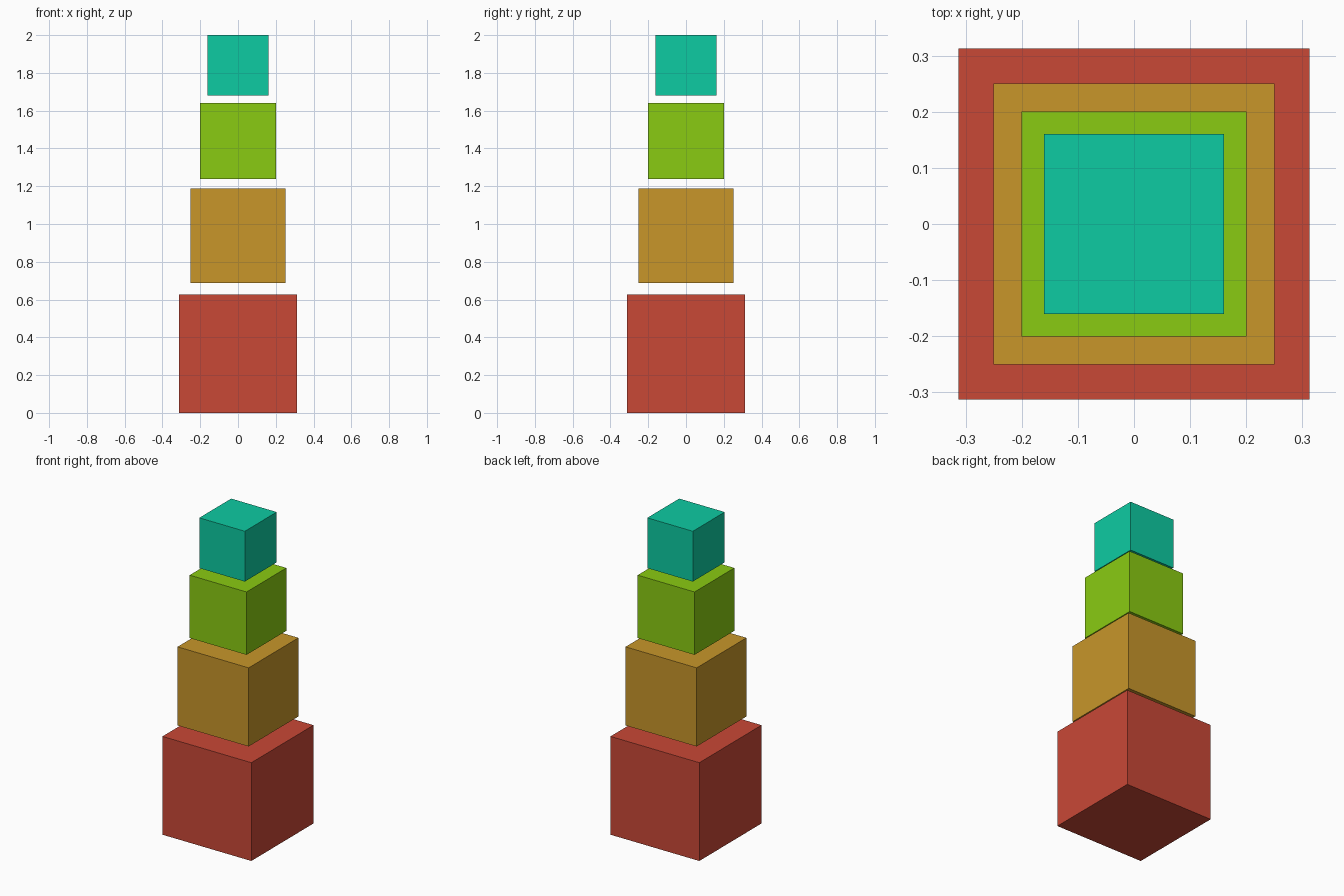
import bpy

if "Cube" in bpy.data.objects:
    bpy.data.objects.remove(bpy.data.objects["Cube"])

RATIO = 0.8          # each cube is 80% of the one below
GAP = 0.1            # gap above a cube, as a share of its side
BASE = 2 / 3.196     # side of the lowest cube, so the tower is 2 high

CUBES = [
    ("bottom_cube", (0.584, 0.065, 0.037)),
    ("lower_middle_cube", (0.578, 0.305, 0.023)),
    ("upper_middle_cube", (0.254, 0.597, 0.006)),
    ("top_cube", (0.004, 0.597, 0.361)),
]


def add_cube(name, side, bottom, color):
    bpy.ops.mesh.primitive_cube_add(size=side, location=(0, 0, bottom + side / 2))
    obj = bpy.context.object
    obj.name = name
    mat = bpy.data.materials.new(name + "_color")
    mat.diffuse_color = (*color, 1)
    mat.use_nodes = True
    mat.node_tree.nodes["Principled BSDF"].inputs["Base Color"].default_value = mat.diffuse_color
    obj.data.materials.append(mat)


# Tower of floating cubes, shrinking upward
side, z = BASE, 0.0
for name, color in CUBES:
    add_cube(name, side, z, color)
    z += side * (1 + GAP)
    side *= RATIO
